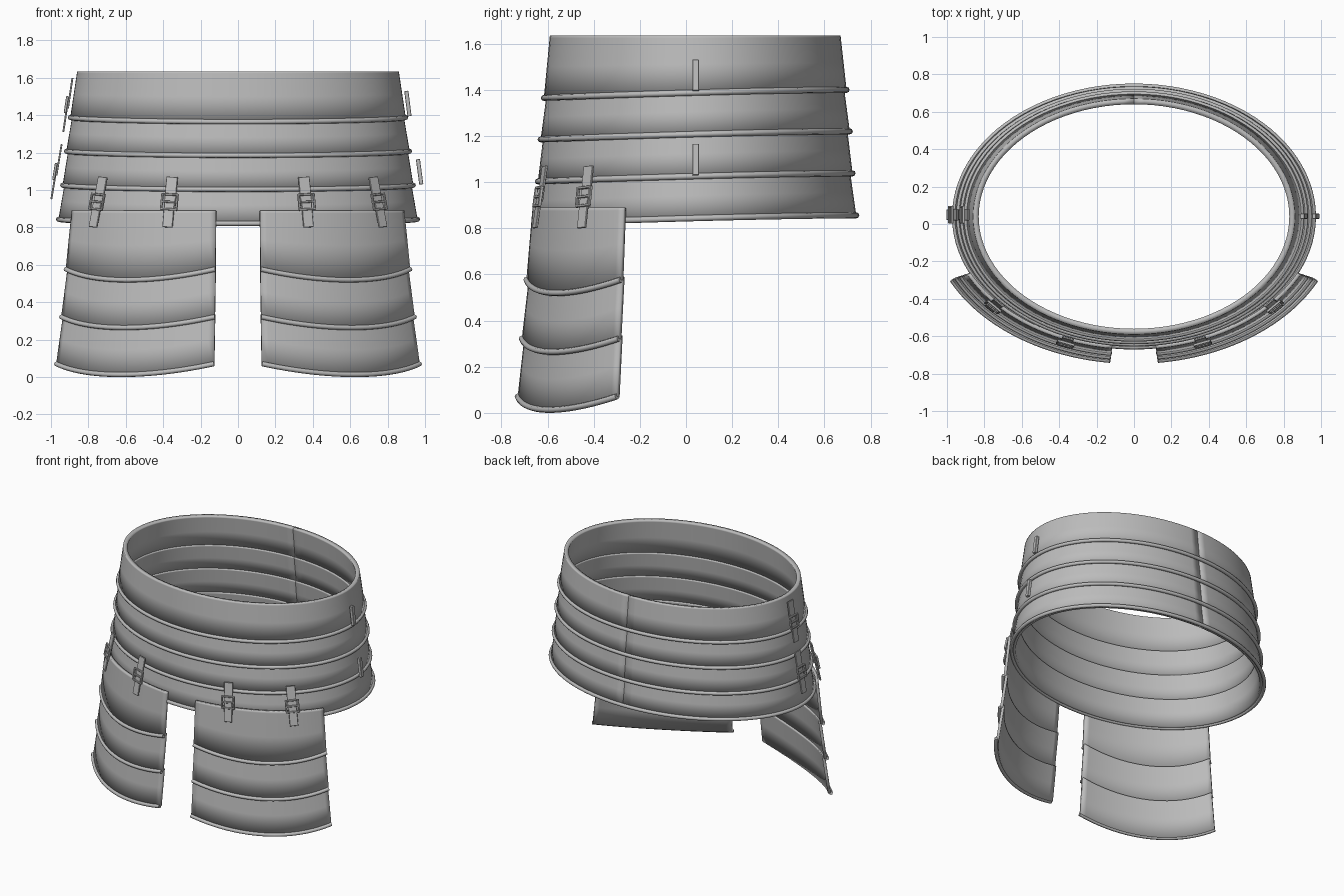
import bpy, bmesh, math
from mathutils import Vector, Matrix

cube = bpy.data.objects.get("Cube")
if cube:
    bpy.data.objects.remove(cube)

steel = bpy.data.materials.new("plain grey steel")
steel.use_nodes = True
GREY = (0.5, 0.5, 0.5, 1)
steel.diffuse_color = GREY
steel.node_tree.nodes["Principled BSDF"].inputs["Base Color"].default_value = GREY
CENTRE_Y = 0.04


def add(name, data):
    obj = bpy.data.objects.new(name, data)
    data.materials.append(steel)
    bpy.context.collection.objects.link(obj)
    return obj


def oval(rx, ry, z, a):
    return Vector((rx * math.cos(a), CENTRE_Y + ry * math.sin(a), z))


def band(name, angles, top, bottom, dip_top, dip_bottom, thick):
    """Flared curved plate between two ovals, with a softly shaded lower lip."""
    bm = bmesh.new()
    rows = []
    for t in (0, 0.04, 0.5, 1):
        row = []
        for a in angles:
            upper = oval(*top, a) - Vector((0, 0, dip_top(a)))
            lower = oval(*bottom, a) - Vector((0, 0, dip_bottom(a)))
            row.append(bm.verts.new(upper.lerp(lower, t)))
        rows.append(row)
    for r, s in zip(rows, rows[1:]):
        for i in range(len(r) - 1):
            bm.faces.new((r[i], s[i], s[i + 1], r[i + 1])).smooth = True
    mesh = bpy.data.meshes.new(name)
    bm.to_mesh(mesh)
    bm.free()
    solid = add(name, mesh).modifiers.new("thickness", "SOLIDIFY")
    solid.thickness = thick
    solid.offset = -1


def rolled_edge(name, angles, bottom, dip, cyclic):
    """Round wire running along the lower lip of a plate."""
    curve = bpy.data.curves.new(name, "CURVE")
    curve.dimensions = "3D"
    curve.bevel_depth = 0.013
    curve.bevel_resolution = 2
    curve.use_fill_caps = True
    pts = angles[:-1] if cyclic else angles
    line = curve.splines.new("POLY")
    line.points.add(len(pts) - 1)
    line.use_cyclic_u = cyclic
    for p, a in zip(line.points, pts):
        p.co = (*(oval(*bottom, a) - Vector((0, 0, dip(a)))), 1)
    add(name, curve)


def spread(a, b, n):
    return [math.radians(a + (b - a) * i / n) for i in range(n + 1)]


def flat(a):
    return 0


def stack(name, angles, top, bottoms, dip, thick, cyclic):
    """Overlapping plates, each tucked behind the edge of the one above."""
    dip_top = flat
    for i, bottom in enumerate(bottoms, 1):
        band(f"{name}_plate_{i}", angles, top, bottom, dip_top, dip, thick)
        rolled_edge(f"{name}_edge_{i}", angles, bottom, dip, cyclic)
        rx, ry, z = bottom
        top = (rx - 0.012, ry - 0.012, z + 0.015)
        dip_top = dip


# Waist hoops, split by a seam at the back
def waist_dip(a):
    return 0.035 * ((1 - math.sin(a)) / 2) ** 1.5


stack("waist", spread(90.05, 449.95, 96), (0.86, 0.63, 1.635),
      [(0.897, 0.656, 1.4), (0.918, 0.67, 1.22), (0.938, 0.682, 1.038), (0.96, 0.698, 0.856)],
      waist_dip, 0.03, True)


# Two hanging thigh guards
def guard(name, start, end):
    a0, a1 = math.radians(start), math.radians(end)

    def dip(a):
        t = (a - a0) / (a1 - a0)
        return 0.058 * 4 * t * (1 - t)

    stack(name, spread(start, end, 28), (0.99, 0.71, 0.89),
          [(1.025, 0.737, 0.577), (1.052, 0.757, 0.322), (1.082, 0.775, 0.071)],
          dip, 0.02, False)


guard("left_thigh_guard", 276.8, 334)
guard("right_thigh_guard", 206, 263.2)


# Fittings are made of boxes in a frame: across, along, outward
def fitting(name, top, bottom, outward, boxes):
    along = (top - bottom).normalized()
    across = along.cross(outward).normalized()
    out = across.cross(along)
    frame = Matrix((across, along, out)).transposed().to_4x4()
    frame.translation = (top + bottom) / 2
    bm = bmesh.new()
    for centre, size in boxes:
        local = Matrix.Translation(centre) @ Matrix.Diagonal((*size, 1))
        bmesh.ops.create_cube(bm, size=1, matrix=frame @ local)
    bmesh.ops.recalc_face_normals(bm, faces=bm.faces)
    mesh = bpy.data.meshes.new(name)
    bm.to_mesh(mesh)
    bm.free()
    bevel = add(name, mesh).modifiers.new("soft_corners", "BEVEL")
    bevel.width = 0.002


def buckle(name, top, bottom, outward):
    half = (top - bottom).length / 2
    boxes = [((0, half / 2 - 0.01, 0), (0.062, half + 0.02, 0.01)),
             ((0, -half / 2, 0.006), (0.056, half, 0.01))]
    for y in (-0.04, 0.0, 0.04):
        boxes.append(((0, y, 0.012), (0.095, 0.011, 0.014)))
    for x in (-0.042, 0.042):
        boxes.append(((x, 0, 0.012), (0.011, 0.085, 0.014)))
    fitting(name, top, bottom, outward, boxes)


# Straps joining the guards to the waist
for side, sign in (("left", 1), ("right", -1)):
    for place, deg in (("inner", 68.5), ("outer", 41.2)):
        a = math.radians(-deg)
        top, bottom = oval(0.96, 0.70, 1.07, a), oval(1.025, 0.74, 0.8, a)
        normal = Vector((math.cos(a) / 0.96, math.sin(a) / 0.70, 0))
        for v in (top, bottom, normal):
            v.x *= sign
        buckle(f"{side}_{place}_strap", top, bottom, normal)

# Side closing straps on the right, hinge pins on the left
RIGHT = Vector((-1, 0, 0))
for tag, x0, x1, z0, z1 in (("upper", 0.885, 0.928, 1.6, 1.31), ("lower", 0.943, 0.992, 1.245, 0.95)):
    buckle(f"right_side_{tag}_strap", Vector((-x0, 0.05, z0)), Vector((-x1, 0.05, z1)), RIGHT)
for tag, x0, x1, z0, z1 in (("upper", 0.9, 0.917, 1.53, 1.395), ("lower", 0.962, 0.98, 1.165, 1.03)):
    top, bottom = Vector((x0, 0.042, z0)), Vector((x1, 0.042, z1))
    fitting(f"left_side_{tag}_pin", top, bottom, -RIGHT,
            [((0, 0, 0), (0.028, (top - bottom).length, 0.022))])
